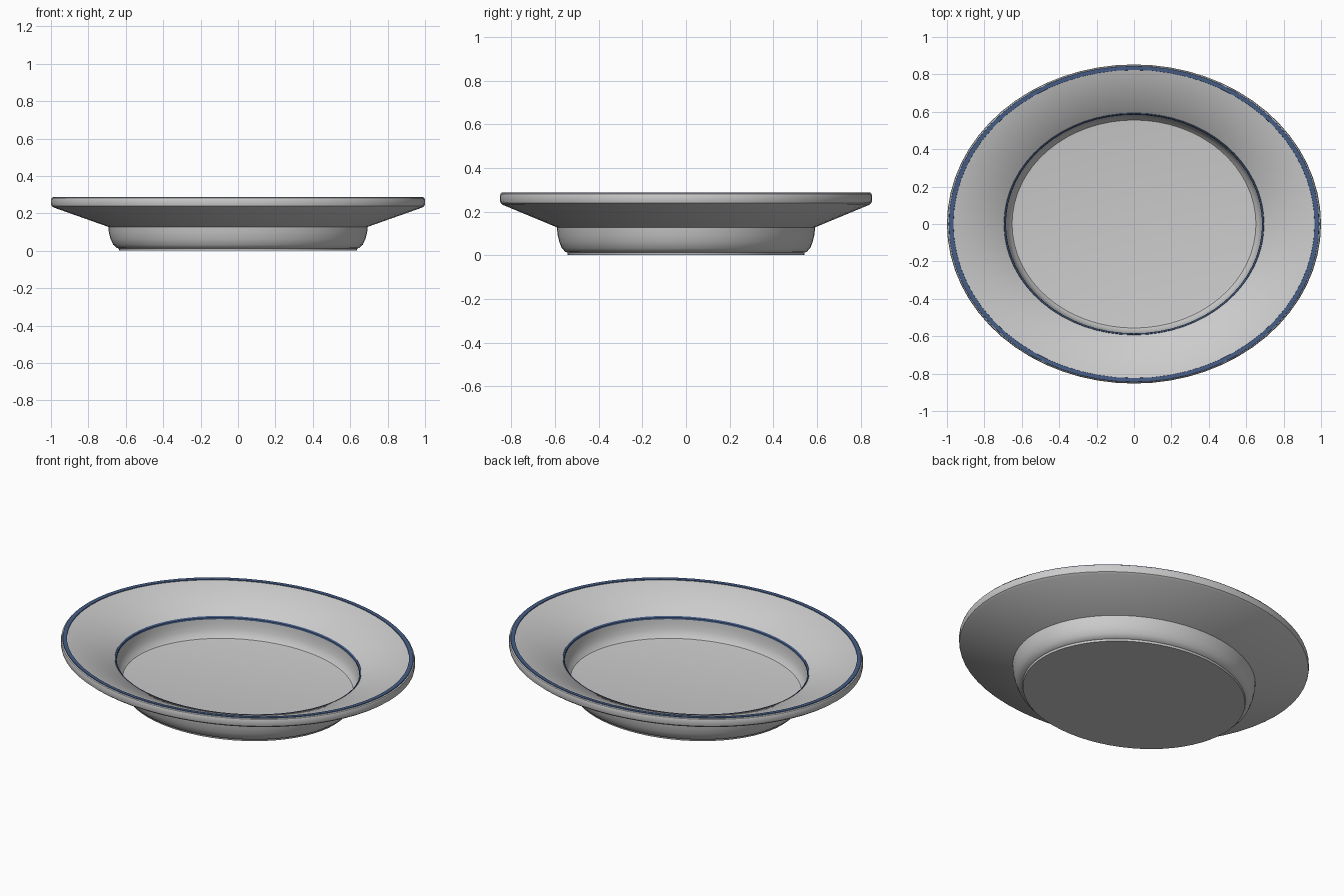
import bpy, bmesh, math

if "Cube" in bpy.data.objects:
    bpy.data.objects.remove(bpy.data.objects["Cube"])

SEG = 64
OVAL = 0.853  # depth of the oval relative to its width


def lathe(name, profile, closed=False, mat=None):
    """Spin (radius, z) points into an oval; r = 0 ends become single poles."""
    bm = bmesh.new()
    rings = []
    for r, z in profile:
        if r == 0:
            rings.append([bm.verts.new((0, 0, z))] * SEG)
        else:
            rings.append([bm.verts.new((r * math.cos(2 * math.pi * i / SEG),
                                        r * OVAL * math.sin(2 * math.pi * i / SEG), z))
                          for i in range(SEG)])
    pairs = list(zip(rings, rings[1:]))
    if closed:
        pairs.append((rings[-1], rings[0]))
    for a, b in pairs:
        for i in range(SEG):
            j = (i + 1) % SEG
            bm.faces.new(dict.fromkeys((a[i], a[j], b[j], b[i])))
    bmesh.ops.recalc_face_normals(bm, faces=bm.faces)
    me = bpy.data.meshes.new(name)
    bm.to_mesh(me)
    bm.free()
    ob = bpy.data.objects.new(name, me)
    bpy.context.collection.objects.link(ob)
    if mat:
        me.materials.append(mat)
    bpy.ops.object.select_all(action='DESELECT')
    ob.select_set(True)
    bpy.context.view_layer.objects.active = ob
    bpy.ops.object.shade_smooth_by_angle(angle=math.radians(30))
    return ob


blue = bpy.data.materials.new("blue_glaze")
blue.diffuse_color = (0.06, 0.11, 0.24, 1)
blue.use_nodes = True
blue.node_tree.nodes["Principled BSDF"].inputs["Base Color"].default_value = blue.diffuse_color

# Plate body: foot, bowl wall, sloping rim, then the inside back to the centre
lathe("plate_body", [
    (0, 0), (0.635, 0), (0.638, 0.012), (0.648, 0.015),
    (0.667, 0.032), (0.681, 0.062), (0.69, 0.095), (0.694, 0.128),
    (0.985, 0.231), (0.997, 0.24), (1.0, 0.252), (1.0, 0.272), (0.997, 0.281), (0.988, 0.286),
    (0.968, 0.284), (0.695, 0.181), (0.688, 0.174),
    (0.685, 0.14), (0.678, 0.11), (0.668, 0.085), (0.652, 0.068), (0.64, 0.066), (0, 0.066)])

# Painted band on the top edge of the rim
lathe("rim_band", [(0.991, 0.284), (0.99, 0.288), (0.966, 0.287), (0.965, 0.281)],
      closed=True, mat=blue)

# Thin painted line round the lip of the well
lathe("well_line", [(0.697, 0.18), (0.694, 0.184), (0.686, 0.178), (0.685, 0.168), (0.69, 0.168)],
      closed=True, mat=blue)
